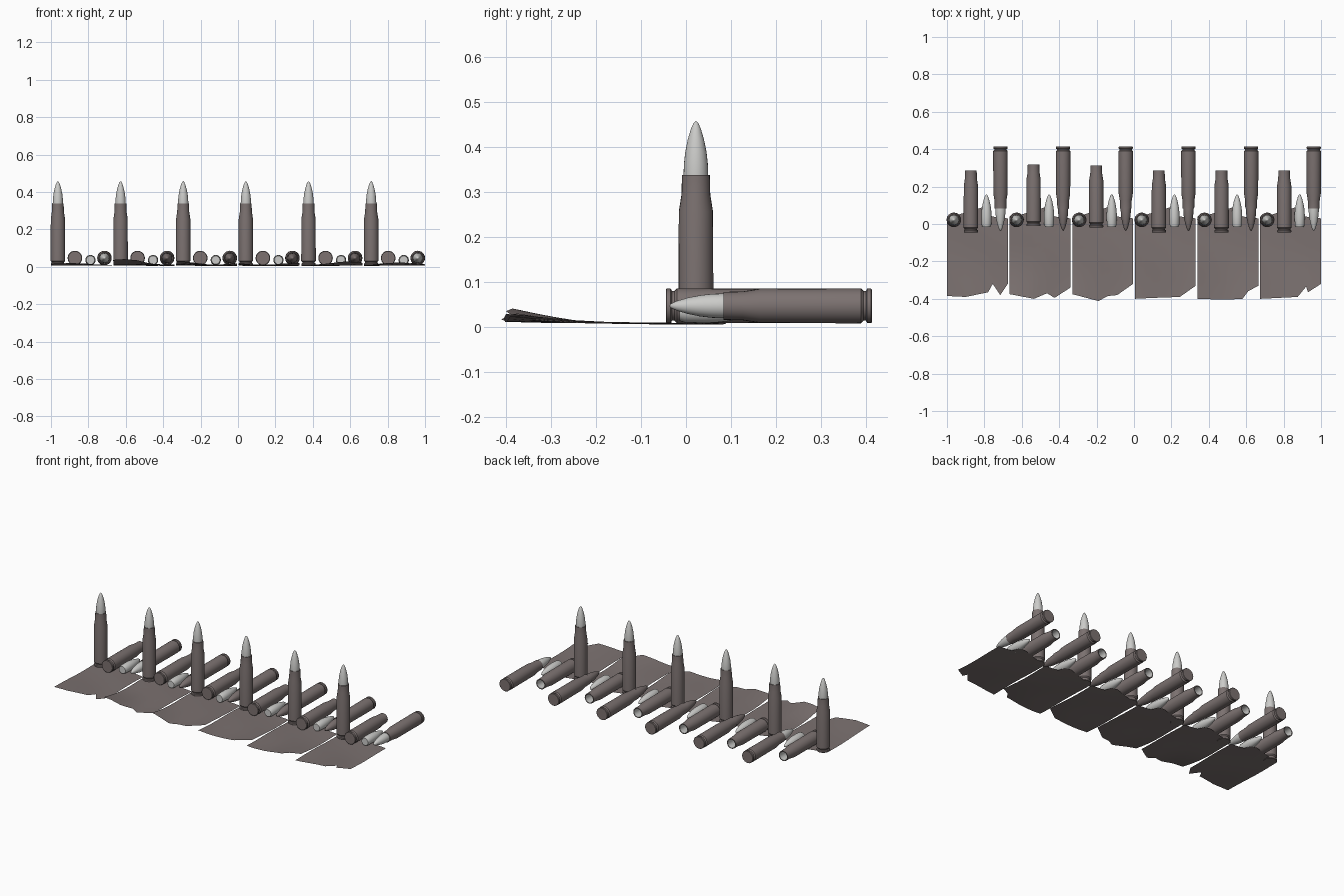
import bpy, bmesh, math
from mathutils import Matrix

if "Cube" in bpy.data.objects:
    bpy.data.objects.remove(bpy.data.objects["Cube"])


def material(name, rgb):
    m = bpy.data.materials.new(name)
    m.diffuse_color = (*rgb, 1)
    m.use_nodes = True
    m.node_tree.nodes["Principled BSDF"].inputs["Base Color"].default_value = m.diffuse_color
    return m


BROWN = material("dull_brown", (0.20, 0.167, 0.163))
SILVER = material("pale_metal", (0.60, 0.60, 0.585))

# (radius, distance from base)
CASE = [(0, 0), (.036, 0), (.038, .002), (.038, .011), (.033, .014), (.033, .019),
        (.039, .025), (.038, .25), (.032, .288), (.031, .331), (.026, .331)]
BORE = [(.026, .331), (.026, .285), (.032, .25), (.033, .03), (0, .03)]
BULLET = [(0, 0), (.022, 0), (.026, .012), (.0275, .055), (.0265, .08), (.0235, .106),
          (.018, .133), (.011, .157), (.005, .17), (0, .174)]


def lathe(bm, profile, mat, seg=24):
    rings = []
    for r, h in profile:
        n = 1 if r == 0 else seg
        rings.append([bm.verts.new((r * math.cos(2 * math.pi * i / seg),
                                    r * math.sin(2 * math.pi * i / seg), h)) for i in range(n)])
    for a, b in zip(rings, rings[1:]):
        for i in range(seg):
            j = (i + 1) % seg
            if len(a) == 1:
                f = (a[0], b[j], b[i])
            elif len(b) == 1:
                f = (a[i], a[j], b[0])
            else:
                f = (a[i], a[j], b[j], b[i])
            bm.faces.new(f).material_index = mat


def finish(bm, name, mats, matrix=Matrix(), angle=35):
    me = bpy.data.meshes.new(name)
    bm.to_mesh(me)
    bm.free()
    for m in mats:
        me.materials.append(m)
    ob = bpy.data.objects.new(name, me)
    bpy.context.collection.objects.link(ob)
    ob.matrix_world = matrix
    bpy.ops.object.select_all(action='DESELECT')
    ob.select_set(True)
    bpy.context.view_layer.objects.active = ob
    bpy.ops.object.shade_smooth_by_angle(angle=math.radians(angle))


def case(name, matrix):
    bm = bmesh.new()
    lathe(bm, CASE, 0)
    lathe(bm, BORE, 1)
    bmesh.ops.remove_doubles(bm, verts=bm.verts, dist=1e-5)
    finish(bm, name, [BROWN, SILVER], matrix)


def bullet(name, matrix, mat=SILVER):
    bm = bmesh.new()
    lathe(bm, BULLET, 0)
    finish(bm, name, [mat], matrix)


def lerp(pts, x):
    for (x0, y0), (x1, y1) in zip(pts, pts[1:]):
        if x <= x1:
            return y0 + (y1 - y0) * (x - x0) / (x1 - x0)
    return pts[-1][1]


# torn sheet outlines: (local x, y) along the front, one list per set
FRONTS = [
    [(0, -.385), (.1, -.39), (.22, -.365), (.245, -.32), (.285, -.38), (.325, -.32)],
    [(0, -.375), (.13, -.40), (.2, -.37), (.24, -.395), (.325, -.34)],
    [(0, -.375), (.14, -.412), (.19, -.385), (.24, -.38), (.325, -.32)],
    [(0, -.40), (.1, -.395), (.24, -.39), (.325, -.33)],
    [(0, -.40), (.15, -.405), (.24, -.40), (.27, -.36), (.325, -.33)],
    [(0, -.40), (.2, -.39), (.245, -.335), (.255, -.365), (.325, -.32)],
]
BACK = [(0, .04), (.06, .05), (.16, .08), (.19, .09), (.225, .08), (.24, .04), (.325, .03)]
CURL = [.006, .028, .02, .012, .016, .010]


def sheet(i, x0):
    bm = bmesh.new()
    xs = sorted({round(p[0], 3) for p in FRONTS[i] + BACK} | {.03, .12, .26, .3})
    rows, grid = 10, []
    for x in xs:
        f, b = lerp(FRONTS[i], x), lerp(BACK, x)
        col = []
        for k in range(rows + 1):
            y = b + (f - b) * k / rows
            t = max(0, (-y - .12) / .28)
            z = .007 + .012 * max(0, -y) + t * t * CURL[i] * (.6 + .5 * math.sin(x * 14 + i))
            z += .002 * math.sin(y * 15 + x * 9 + i)
            col.append(bm.verts.new((x0 + x, y, z)))
        grid.append(col)
    for a, b in zip(grid, grid[1:]):
        for k in range(rows):
            bm.faces.new((a[k + 1], b[k + 1], b[k], a[k]))
    finish(bm, f"torn_sheet_{i + 1}", [BROWN], angle=60)


T = Matrix.Translation
TO_BACK = Matrix.Rotation(-math.pi / 2, 4, 'X')
TO_FRONT = Matrix.Rotation(math.pi / 2, 4, 'X')
SEAT = T((0, 0, .277))  # bullet seated in the case mouth

for i in range(6):
    x = -1 + i * .335
    sheet(i, x)
    # standing cartridge
    m = T((x + .037, .022, .007))
    case(f"standing_case_{i + 1}", m)
    bullet(f"standing_bullet_{i + 1}", m @ SEAT)
    # empty case lying with its mouth to the back
    y = (-.045, -.012, -.018, -.045, -.045, -.045)[i]
    case(f"empty_case_{i + 1}", T((x + .128, y, .047)) @ TO_BACK)
    # loose bullet
    bullet(f"loose_bullet_{i + 1}", T((x + .211, -.015, .036)) @ TO_BACK)
    # cartridge lying with its tip to the front
    m = T((x + .286, .414, .047)) @ TO_FRONT
    case(f"lying_case_{i + 1}", m)
    bullet(f"lying_bullet_{i + 1}", m @ SEAT, SILVER if i in (0, 5) else BROWN)
